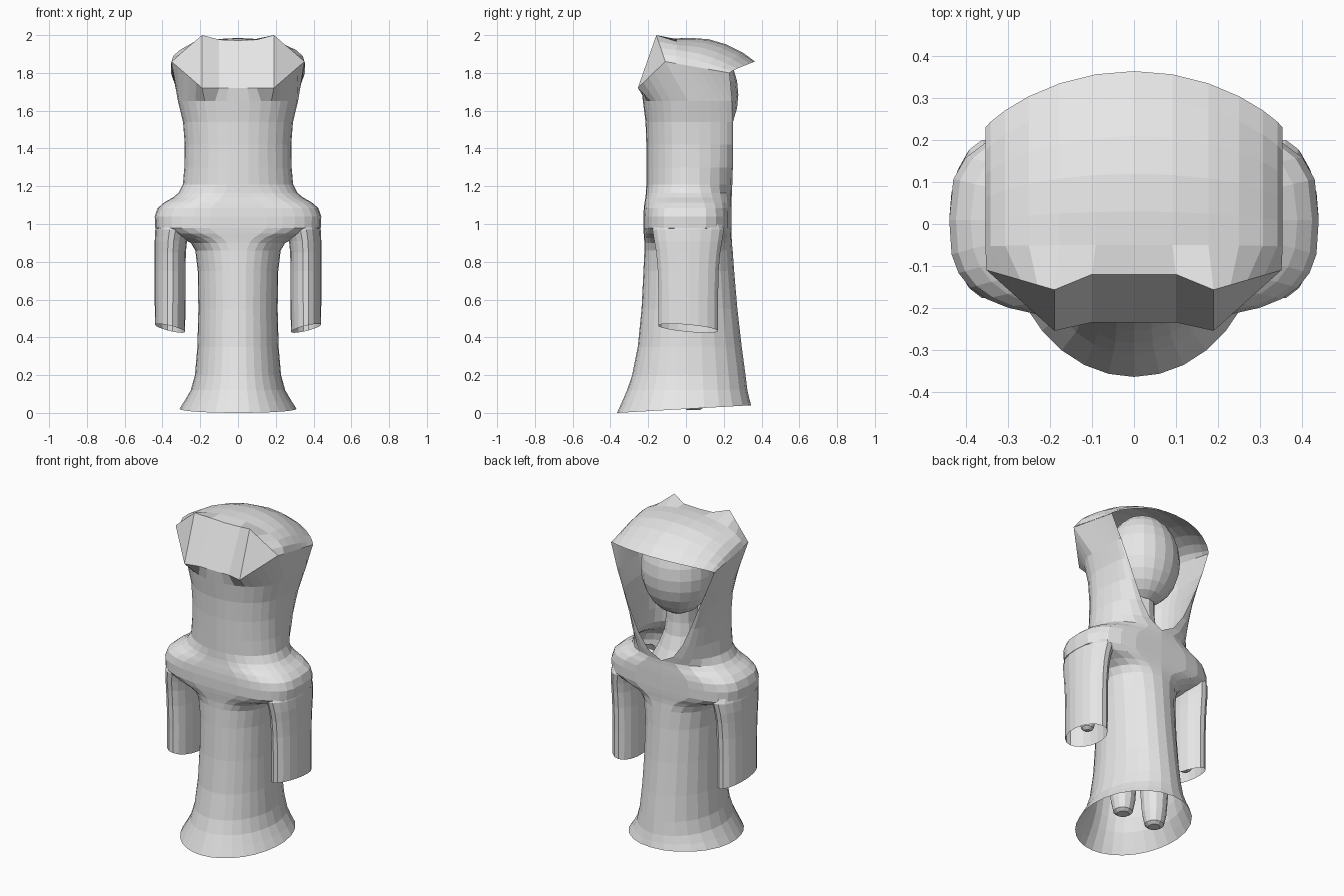
import bpy, bmesh, math
from mathutils import Vector

if "Cube" in bpy.data.objects:
    bpy.data.objects.remove(bpy.data.objects["Cube"])

grey = bpy.data.materials.new("cloth grey")
grey.diffuse_color = (0.8, 0.8, 0.8, 1)
grey.use_nodes = True
grey.node_tree.nodes["Principled BSDF"].inputs["Base Color"].default_value = grey.diffuse_color


def finish(name, bm):
    """Clean a bmesh and link it as an object."""
    bmesh.ops.remove_doubles(bm, verts=bm.verts, dist=0.0005)
    bmesh.ops.recalc_face_normals(bm, faces=bm.faces)
    me = bpy.data.meshes.new(name)
    bm.to_mesh(me)
    bm.free()
    me.materials.append(grey)
    bpy.context.collection.objects.link(bpy.data.objects.new(name, me))


def make(name, rows, closed=False, cap_ends=False):
    """Skin a list of equally long point rows into a mesh object."""
    bm = bmesh.new()
    vr = [[bm.verts.new(p) for p in r] for r in rows]
    n = len(rows[0])
    for a, b in zip(vr, vr[1:]):
        for j in range(n if closed else n - 1):
            k = (j + 1) % n
            bm.faces.new((a[j], a[k], b[k], b[j]))
    if cap_ends:
        bm.faces.new(vr[0])
        bm.faces.new(vr[-1])
    finish(name, bm)


def mirrored(half):
    """Half row starting at x = 0 -> full row from +x to -x."""
    return half[::-1] + [(-x, y, z) for x, y, z in half[1:]]


def lerp_path(pts, counts):
    out = [tuple(pts[0])]
    for a, b, n in zip(pts, pts[1:], counts):
        out += [tuple(Vector(a).lerp(Vector(b), i / n)) for i in range(1, n + 1)]
    return out


# Robe: height, half width, near depth, far depth, half width of opening, squareness
SECTIONS = [
    (0.00, .31, -.365, .345, 0, 2), (0.06, .28, -.338, .335, 0, 2),
    (0.12, .25, -.312, .325, 0, 2), (0.20, .228, -.285, .315, 0, 2),
    (0.35, .215, -.255, .295, 0, 2), (0.55, .21, -.235, .272, 0, 2),
    (0.75, .213, -.225, .255, 0, 2), (0.86, .226, -.22, .247, 0, 2.1),
    (0.90, .25, -.22, .243, 0, 2.3), (0.925, .30, -.222, .242, 0, 2.5),
    (0.95, .385, -.224, .242, 0, 2.8), (0.98, .438, -.226, .242, 0, 3.1),
    (1.04, .441, -.226, .242, 0, 3.1), (1.085, .425, -.223, .242, 0, 3),
    (1.115, .39, -.219, .242, 0, 2.7), (1.14, .345, -.215, .242, 0, 2.4),
    (1.165, .315, -.212, .243, 0, 2.2), (1.21, .292, -.21, .245, .085, 2),
    (1.30, .284, -.21, .248, .15, 2), (1.42, .282, -.21, .25, .205, 2),
    (1.54, .291, -.214, .25, .255, 2), (1.65, .318, -.228, .245, .30, 2),
]
rows = []
for z, rx, yf, yb, w, n in SECTIONS:
    yc, e = 0.01, 2 / n
    half = []
    for i in range(9):
        t = math.pi / 2 * i / 8
        half.append((rx * math.sin(t) ** e,
                     yc + (yf - yc) * max(0, math.cos(t)) ** e, z))
    for i in range(1, 7):
        t = math.pi / 2 * i / 6
        half.append((w + (rx - w) * max(0, math.cos(t)) ** e,
                     yc + (yb - yc) * math.sin(t) ** e, z))
    if z < 0.1:  # hem rises slightly toward the open side
        half = [(x, y, z + (y + .365) * .057 * (1 - z / 0.1)) for x, y, z in half]
    rows.append(mirrored(half))

# Lower and upper edges of the hood band, meeting at the side corners
LOW = [(0, -.235, 1.72), (.10, -.235, 1.72), (.19, -.255, 1.72), (.352, -.11, 1.86)]
TOP = [(0, -.12, 1.972), (.10, -.12, 1.976), (.19, -.157, 2.0), (.352, -.11, 1.86)]
rim = lerp_path(LOW + [(.355, .23, 1.80)], [2, 1, 5, 6])
rows.append(mirrored(rim))
make("robe", rows)

# Hood crown: domed cap with an overhanging brim
CENTRE = [(-.12, 1.975), (-.05, 1.983), (.03, 1.985), (.12, 1.978),
          (.21, 1.952), (.30, 1.908), (.365, 1.86)]
cap = []
for r, (cy, cz) in enumerate(CENTRE):
    v = r / (len(CENTRE) - 1)
    sy, sz = -.11 + .34 * v, 1.86 - .06 * v
    half = []
    for i in range(7):
        a = math.pi / 2 * i / 6
        k = max(0, math.cos(a))
        ky, kz = k ** (1.2 + .5 * v), k ** (.8 + .6 * v)
        half.append((.355 * math.sin(a), sy + (cy - sy) * ky, sz + (cz - sz) * kz))
    if r == 0:  # pointed corners
        half = lerp_path(TOP, [1, 1, 4])
    cap.append(mirrored(half))
make("hood_crown", cap)

# Hood panel: upright band and the slanted corner facets beside it
bm = bmesh.new()
lo, hi = [[bm.verts.new(p) for p in mirrored(r)] for r in (LOW, TOP)]
for j in range(1, 5):
    bm.faces.new((lo[j], lo[j + 1], hi[j + 1], hi[j]))
bm.faces.new((lo[0], lo[1], hi[1]))
bm.faces.new((lo[6], lo[5], hi[5]))
finish("hood_panel", bm)


# Sleeves: open tubes that run up into the shoulders
def sleeve(side, name):
    rings = []
    for z, inner, outer, ry, slope, tilt in (
            (.449, .28, .44, .16, .24, .09), (.6, .278, .441, .16, 0, 0),
            (.75, .278, .441, .163, 0, 0), (.85, .276, .441, .172, 0, 0),
            (.91, .27, .441, .182, 0, 0), (.97, .255, .438, .192, 0, 0),
            (1.02, .255, .43, .17, 0, 0)):
        c, h = (inner + outer) / 2, (outer - inner) / 2
        ring = []
        for j in range(18):
            t = 2 * math.pi * j / 18
            y = .012 + ry * math.sin(t)
            dx = h * math.cos(t)
            ring.append((side * (c + dx), y, z + slope * dx - tilt * y))
        rings.append(ring)
    make(name, rings, closed=True)


# Round limbs and neck: stacked circles (z, radius) at a given x and y
def turned(name, x, y, prof, n=12):
    rows = [[(x + r * math.cos(2 * math.pi * j / n),
              y + r * math.sin(2 * math.pi * j / n), z) for j in range(n)]
            for z, r in prof]
    make(name, rows, closed=True, cap_ends=True)


for side, tag in ((1, "right"), (-1, "left")):
    sleeve(side, tag + "_sleeve")
    turned(tag + "_leg", side * .115, .04,
           [(.015, .035), (.03, .055), (.1, .07), (.3, .085), (.75, .09)])
    turned(tag + "_hand", side * .36, .02,
           [(.475, .015), (.49, .035), (.53, .045), (.9, .05)])

turned("neck", 0, .04, [(.75, .17), (1.0, .18), (1.12, .17), (1.2, .13),
                        (1.28, .1), (1.36, .09), (1.5, .09)])

# Head inside the hood
bpy.ops.mesh.primitive_uv_sphere_add(segments=20, ring_count=12, radius=1,
                                     location=(0, .082, 1.685))
head = bpy.context.object
head.name = "head"
head.scale = (.215, .195, .275)
head.data.materials.append(grey)
